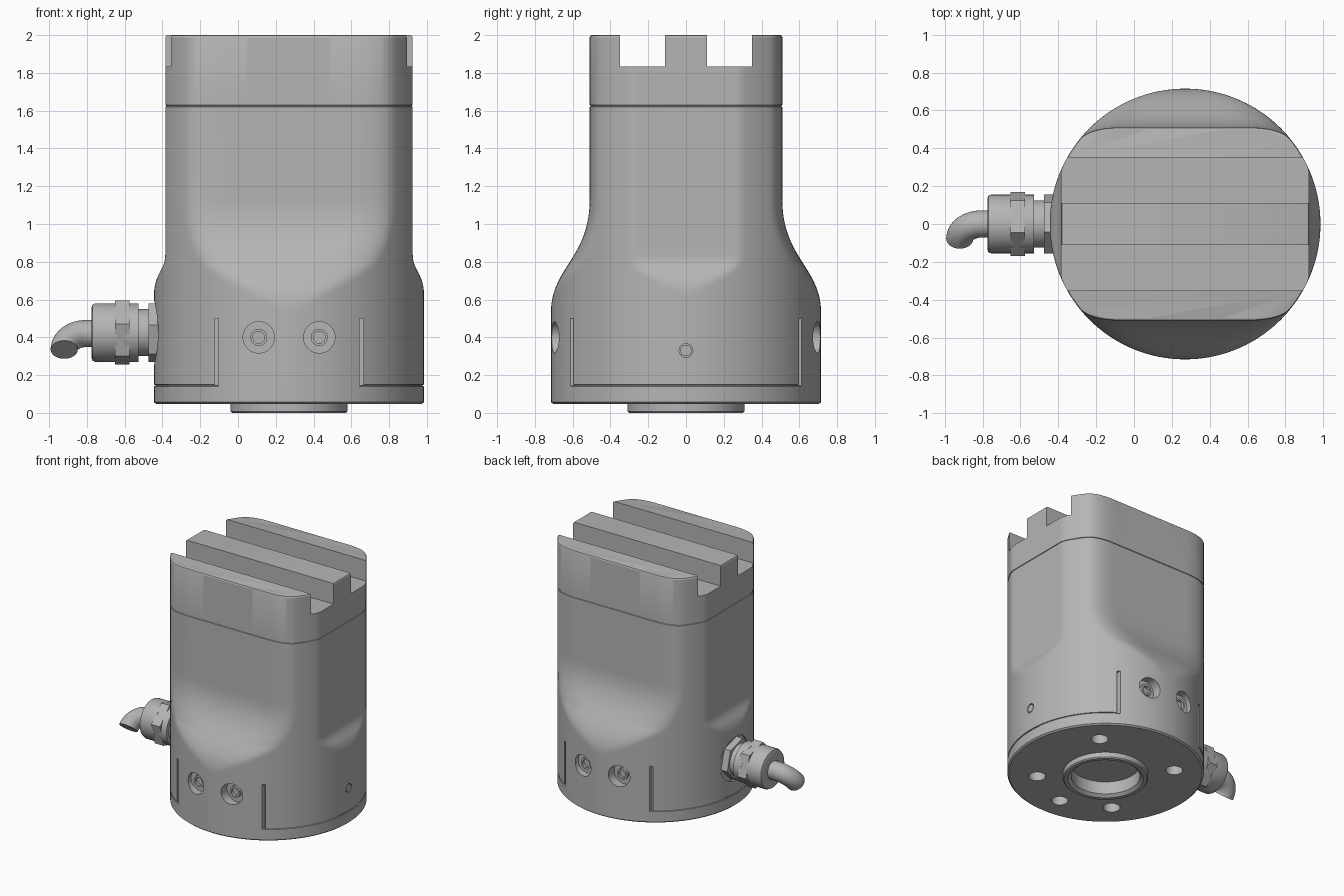
import bpy, bmesh, math
from mathutils import Vector, Matrix

if "Cube" in bpy.data.objects:
    bpy.data.objects.remove(bpy.data.objects["Cube"], do_unlink=True)

grey = bpy.data.materials.new("machined grey")
grey.use_nodes = True
GREY = (0.46, 0.46, 0.46, 1)
grey.diffuse_color = GREY
grey.node_tree.nodes["Principled BSDF"].inputs["Base Color"].default_value = GREY

CX, R = 0.27, 0.715
TAU = 2 * math.pi
AXES = {"x": Matrix.Rotation(math.pi / 2, 4, 'Y'),
        "y": Matrix.Rotation(-math.pi / 2, 4, 'X'), "z": Matrix()}


def finish(bm, name):
    bmesh.ops.recalc_face_normals(bm, faces=bm.faces)
    mesh = bpy.data.meshes.new(name)
    bm.to_mesh(mesh)
    bm.free()
    mesh.materials.append(grey)
    ob = bpy.data.objects.new(name, mesh)
    bpy.context.collection.objects.link(ob)
    return ob


def loft(name, rings):
    bm = bmesh.new()
    loops = [[bm.verts.new(p) for p in ring] for ring in rings]
    n = len(loops[0])
    for a, b in zip(loops, loops[1:]):
        for i in range(n):
            j = (i + 1) % n
            bm.faces.new((a[i], a[j], b[j], b[i]))
    bm.faces.new(loops[0])
    bm.faces.new(loops[-1])
    return finish(bm, name)


def lathe(name, profile, origin, axis="z", sides=48, turn=0):
    """Stack of circles: profile holds (radius, distance along axis)."""
    place = Matrix.Translation(origin) @ AXES[axis]
    return loft(name, [[place @ Vector((r * math.cos(TAU * i / sides + turn),
                                        r * math.sin(TAU * i / sides + turn), d))
                        for i in range(sides)] for r, d in profile])


def box(name, lo, hi):
    bm = bmesh.new()
    bmesh.ops.create_cube(bm, size=1)
    lo, hi = Vector(lo), Vector(hi)
    for v in bm.verts:
        v.co = (lo + hi) / 2 + v.co * (hi - lo)
    return finish(bm, name)


def smooth(ob, angle=22):
    bpy.ops.object.select_all(action='DESELECT')
    ob.select_set(True)
    bpy.context.view_layer.objects.active = ob
    bpy.ops.object.shade_smooth_by_angle(angle=math.radians(angle))


def blend(z, z0, r0, z1, r1, h0, h1):
    """S-shaped shoulder from r0 at z0 (top) to r1 at z1 (bottom)."""
    if z >= z0:
        return r0
    if z <= z1:
        return r1
    lo, hi = 0.0, 1.0
    for _ in range(30):
        t = (lo + hi) / 2
        s = 1 - t
        zt = s**3 * z0 + 3 * s * s * t * h0 + 3 * s * t * t * h1 + t**3 * z1
        lo, hi = (t, hi) if zt > z else (lo, t)
    return r0 + (r1 - r0) * (3 * t * t - 2 * t**3)


def soft_min(a, b, k):
    if k < 1e-4:
        return min(a, b)
    f = max(k - abs(a - b), 0) / k
    return min(a, b) - f * f * k / 4


def section(z, inset=0, seam=0):
    """Round section trimmed by the front/back and side flats."""
    h = blend(z, 1.13, 0.51, 0.53, R, 0.82, 0.77)
    w = blend(z, 0.84, 0.655, 0.62, R, 0.75, 0.74)
    ring = []
    for i in range(240):
        a = TAU * i / 240
        c, s = abs(math.cos(a)), abs(math.sin(a))
        r = R
        if h < R - 1e-5:
            r = soft_min(r, h / max(s, 1e-3), min(0.1, R - h))
        if w < R - 1e-5:
            r = soft_min(r, w / max(c, 1e-3), min(0.01, R - w))
        r -= inset + (seam if c * R > 0.385 else 0)
        ring.append((CX + r * math.cos(a), r * math.sin(a), z))
    return ring


# Main housing: chamfered base, seams and shoulders in one loft
rings = [section(0.047, 0.012), section(0.057)]
rings += [section(0.14), section(0.142, 0, 0.007), section(0.148, 0, 0.007), section(0.15)]
rings += [section(0.53 + 0.6 * i / 40) for i in range(41)]
rings += [section(1.62), section(1.622, 0.005), section(1.628, 0.005), section(1.63)]
rings += [section(1.988), section(1.997, 0.004), section(2.0, 0.012)]
housing = loft("housing", rings)

# Cutters: top grooves, panel slots, screw pockets, cable and base recesses
cutters = []
for s in (-1, 1):
    y0, y1 = sorted((0.11 * s, 0.35 * s))
    cutters.append(box("groove_cutter", (-1, y0, 1.835), (2, y1, 2.2)))
    for t in (-1, 1):
        x = CX + 0.383 * t
        y0, y1 = sorted((0.575 * s, 0.8 * s))
        cutters.append(box("slot_cutter", (x - 0.011, y0, 0.145), (x + 0.011, y1, 0.5)))
        cutters.append(lathe("pocket_cutter", [(0.083, 0.635 * s), (0.083, 0.9 * s)],
                             (CX + 0.16 * t, 0, 0.4), "y"))
        cutters.append(lathe("bolt_hole_cutter", [(0.062, -0.1), (0.062, 0.14)],
                             (CX + 0.354 * s, 0.354 * t, 0)))
cutters += [
    lathe("dowel_cutter", [(0.06, -0.1), (0.06, 0.14)], (CX, -0.52, 0)),
    lathe("bore_cutter", [(0.28, -0.1), (0.28, 0.13)], (CX, 0, 0)),
    lathe("pin_cutter", [(0.036, 0.66), (0.036, 0.9)], (CX, 0, 0.33), "x"),
    lathe("gland_cutter", [(0.175, -0.8), (0.175, -0.42)], (0, 0, 0.425), "x")]
for c in cutters:
    mod = housing.modifiers.new(c.name, 'BOOLEAN')
    mod.operation, mod.solver, mod.object = 'DIFFERENCE', 'EXACT', c
bpy.context.view_layer.update()
cut = bpy.data.meshes.new_from_object(
    housing.evaluated_get(bpy.context.evaluated_depsgraph_get()))
housing.modifiers.clear()
housing.data = cut
for c in cutters:
    bpy.data.objects.remove(c, do_unlink=True)
smooth(housing)

# Centring boss with its open bore
smooth(lathe("centring_boss", [(0.285, 0.12), (0.31, 0.06), (0.31, 0.008), (0.302, 0), (0.275, 0),
                               (0.25, 0.02), (0.25, 0.12)], (CX, 0, 0), sides=64))

# Clamp screws with sockets, front and back
for s, side in ((-1, "front"), (1, "back")):
    for t, hand in ((-1, "right"), (1, "left")):
        smooth(lathe(f"{side}_{hand}_screw",
                     [(0.045, 0.62 * s), (0.045, 0.655 * s), (0.031, 0.655 * s), (0.031, 0.625 * s)],
                     (CX + 0.16 * t, 0, 0.4), "y", 32))

# Locating pin in the left side
smooth(lathe("side_pin", [(0.03, 0.64), (0.03, 0.713)], (CX, 0, 0.33), "x", 32))

# Cable gland
G = (0, 0, 0.425)
smooth(lathe("gland_neck", [(0.125, -0.6), (0.125, -0.4)], G, "x"))
lathe("gland_base_nut", [(0.16, -0.475), (0.16, -0.4)], G, "x", 6, math.radians(15))
smooth(lathe("gland_collar", [(0.155, -0.6), (0.155, -0.527)], G, "x"))
lathe("gland_hex_nut", [(0.176, -0.652), (0.176, -0.575)], G, "x", 6, math.radians(15))
smooth(lathe("gland_cap", [(0.07, -0.775), (0.135, -0.775), (0.149, -0.769), (0.155, -0.755),
                           (0.155, -0.64)], G, "x"), 35)

# Bent cable: straight stub, then a quarter turn down and forward
down = Vector((0, -0.67, -0.74))
side = Vector((1, 0, 0)).cross(down)
bend, tube = 0.115, 0.072
cable = []
for i in range(-1, 17):
    a = max(i, 0) / 16 * math.pi / 2
    centre = Vector((-0.805 - bend * math.sin(a), 0, 0.42)) + down * bend * (1 - math.cos(a))
    if i < 0:
        centre.x = -0.74
    out = Vector((math.sin(a), 0, 0)) + down * math.cos(a)
    cable.append([centre + tube * (out * math.cos(TAU * j / 32) + side * math.sin(TAU * j / 32))
                  for j in range(32)])
smooth(loft("cable", cable), 35)
